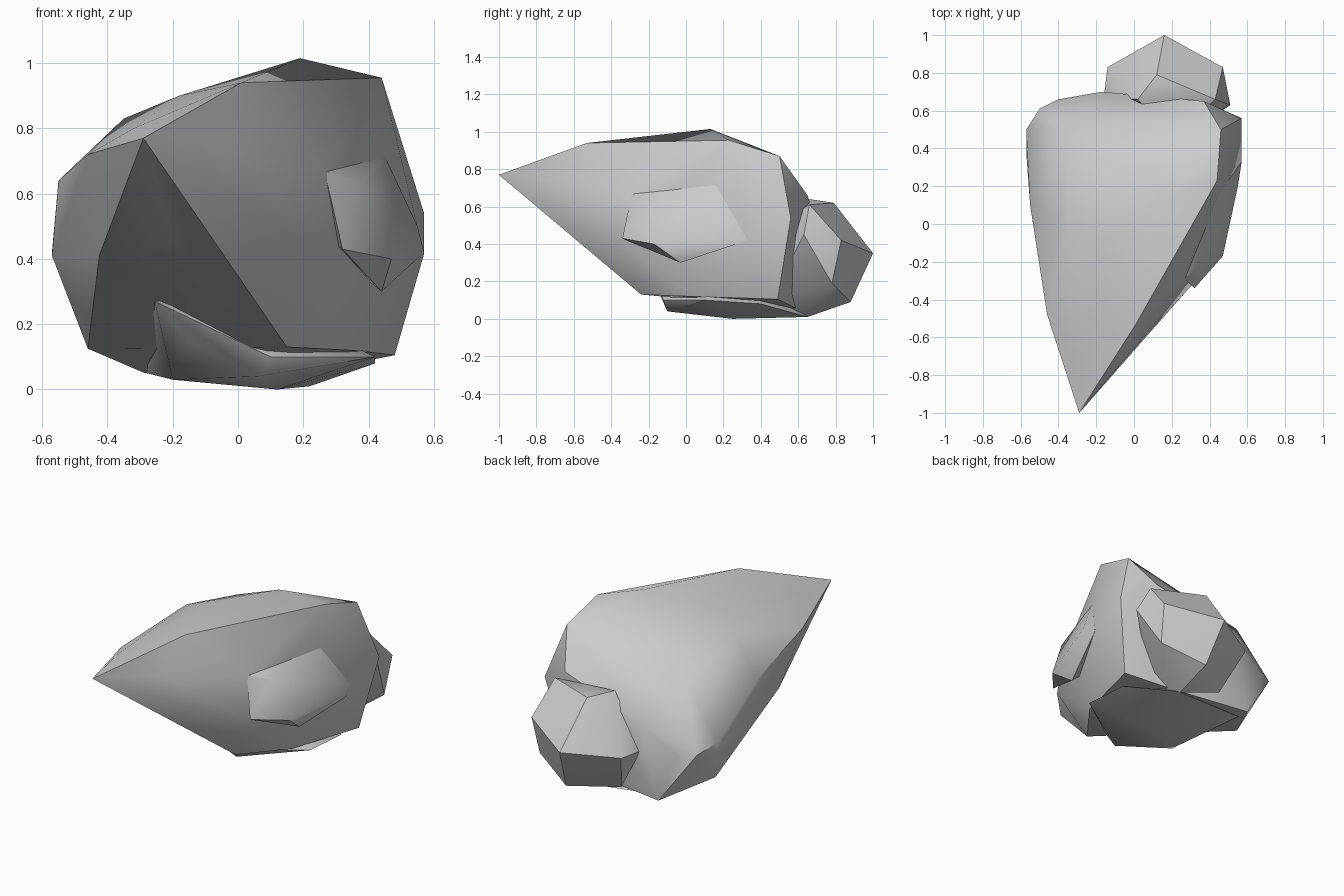
import bpy, bmesh, math


def hull(name, pts):
    """Chiselled stone chunk: convex hull around a few corner points."""
    bm = bmesh.new()
    for p in pts:
        bm.verts.new(p)
    bmesh.ops.convex_hull(bm, input=bm.verts[:])
    loose = [v for v in bm.verts if not v.link_faces]
    bmesh.ops.delete(bm, geom=loose, context='VERTS')
    bmesh.ops.recalc_face_normals(bm, faces=bm.faces[:])
    me = bpy.data.meshes.new(name)
    bm.to_mesh(me)
    bm.free()
    ob = bpy.data.objects.new(name, me)
    bpy.context.collection.objects.link(ob)
    bpy.ops.object.select_all(action='DESELECT')
    ob.select_set(True)
    bpy.context.view_layer.objects.active = ob
    bpy.ops.object.shade_smooth_by_angle(angle=math.radians(38))
    return ob


# Main boulder with its pointed front
hull("boulder_body", [
    (-.29, -1, .77), (-.32, -.72, .80), (-.46, -.48, .72),
    (-.185, -.8, .67), (-.03, -.69, .74), (-.19, -.57, .45),
    (.01, -.53, .94), (.19, .13, 1.015), (.44, .23, .955), (.46, .5, .87),
    (-.18, -.1, .90), (-.35, .0, .83), (-.55, .1, .64), (-.425, -.3, .41),
    (-.57, .37, .41), (-.57, .5, .42), (-.5, .61, .36), (-.4, .66, .35),
    (-.17, .7, .5), (.37, .65, .66), (-.35, .5, .7),
    (.57, .56, .54), (.57, .33, .415), (.48, .49, .105),
    (.265, -.3, .67), (.3, -.33, .40), (.15, -.24, .13), (.35, .02, .12),
    (-.46, .37, .125), (-.285, .675, .05), (.2, .6, .05)])

# Side bulge on the right
hull("side_bulge", [
    (.265, -.29, .67), (.375, -.2, .635), (.45, .16, .715),
    (.32, -.34, .43), (.47, -.17, .40), (.44, -.03, .30),
    (.55, .2, .5), (.57, .33, .42), (.2, .2, .5)])

# Low slab the boulder rests on
hull("base_slab", [
    (-.255, -.2, .27), (-.15, -.13, .15), (.06, -.1, .04), (.1, -.12, .10),
    (-.2, .1, .03), (.12, .25, 0), (.22, .65, .01), (.42, .4, .08),
    (.42, .1, .10), (-.28, .6, .05), (0, .3, .3)])

# Smaller stone at the back
hull("back_stone", [
    (.12, .79, .62), (.16, 1, .35), (.47, .83, .42), (-.14, .83, .33),
    (.2, .88, .09), (.51, .63, .45), (-.16, .67, .32), (.43, .66, .61),
    (.02, .66, .64), (.45, .78, .19), (.2, .65, .01), (-.05, .7, .08),
    (.25, .45, .1), (.2, .45, .5)])
